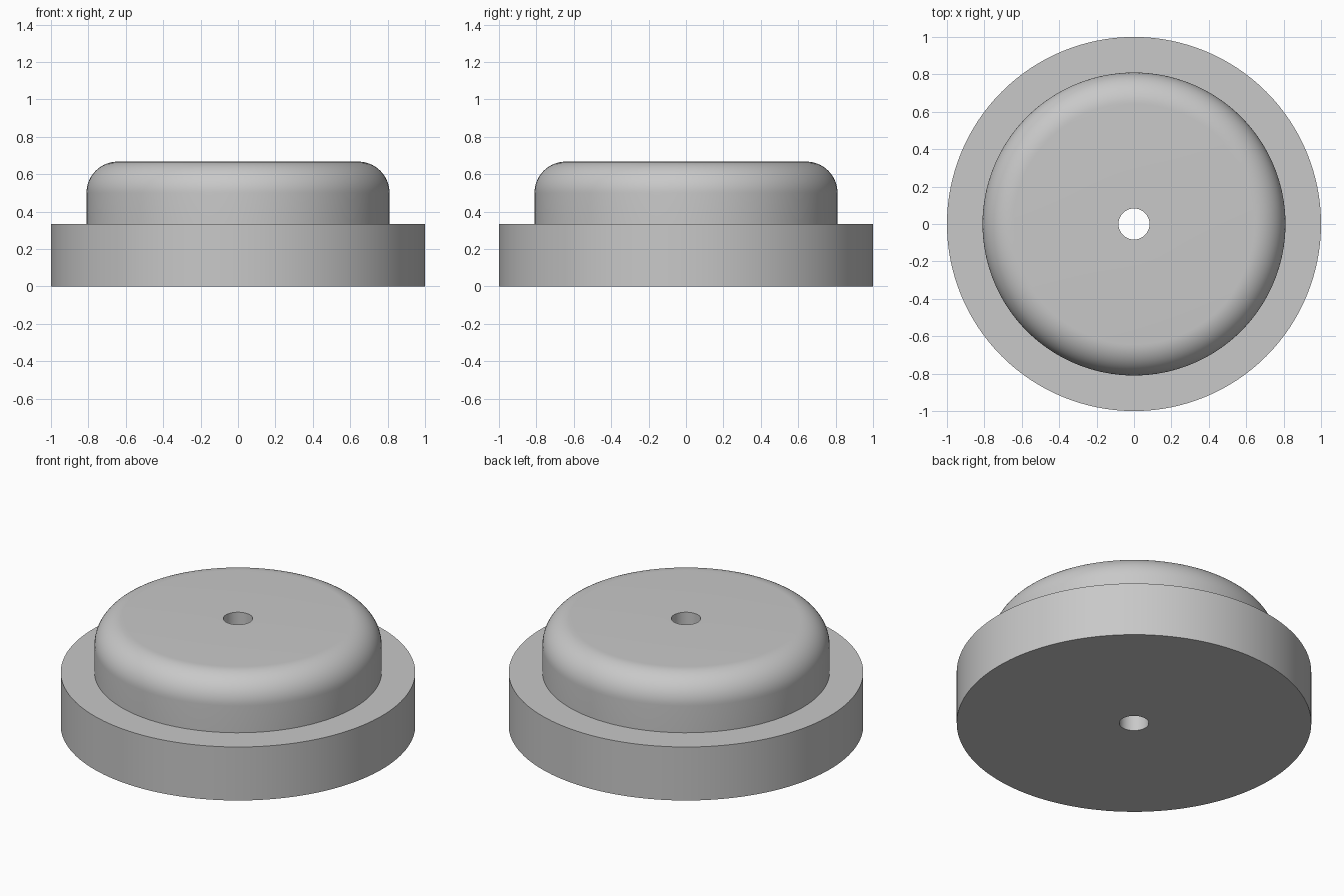
import bpy
import bmesh
from math import cos, sin, pi, radians

SEGMENTS = 128
FILLET_STEPS = 16
HOLE_R, BASE_R, BOSS_R = 0.083, 1.0, 0.81
BASE_H, TOP_H, FILLET_R = 0.333, 0.667, 0.167

cube = bpy.data.objects.get("Cube")
if cube:
    bpy.data.objects.remove(cube, do_unlink=True)

# Plain grey material
grey = bpy.data.materials.new("light grey")
grey.use_nodes = True
colour = (0.58, 0.58, 0.58, 1)
grey.diffuse_color = colour
grey.node_tree.nodes["Principled BSDF"].inputs["Base Color"].default_value = colour


def lathe(name, profile, material):
    """Revolve a closed (radius, height) profile around the z axis."""
    bm = bmesh.new()
    rings = []
    for i in range(SEGMENTS):
        a = 2 * pi * i / SEGMENTS
        rings.append([bm.verts.new((r * cos(a), r * sin(a), z)) for r, z in profile])
    for i, ring in enumerate(rings):
        after = rings[(i + 1) % SEGMENTS]
        for j in range(len(profile)):
            k = (j + 1) % len(profile)
            bm.faces.new((ring[j], after[j], after[k], ring[k]))
    bmesh.ops.recalc_face_normals(bm, faces=bm.faces)
    mesh = bpy.data.meshes.new(name)
    bm.to_mesh(mesh)
    bm.free()
    mesh.materials.append(material)
    obj = bpy.data.objects.new(name, mesh)
    bpy.context.collection.objects.link(obj)
    bpy.ops.object.select_all(action="DESELECT")
    obj.select_set(True)
    bpy.context.view_layer.objects.active = obj
    bpy.ops.object.shade_smooth_by_angle(angle=radians(30))
    return obj


# Rounded shoulder of the boss
shoulder = []
for i in range(FILLET_STEPS + 1):
    t = pi / 2 * i / FILLET_STEPS
    shoulder.append((BOSS_R - FILLET_R + FILLET_R * cos(t),
                     TOP_H - FILLET_R + FILLET_R * sin(t)))

# Wide base, rounded boss and through hole as one solid
profile = [(HOLE_R, 0), (BASE_R, 0), (BASE_R, BASE_H), (BOSS_R, BASE_H)]
profile += shoulder + [(HOLE_R, TOP_H)]
lathe("flanged_bushing", profile, grey)
